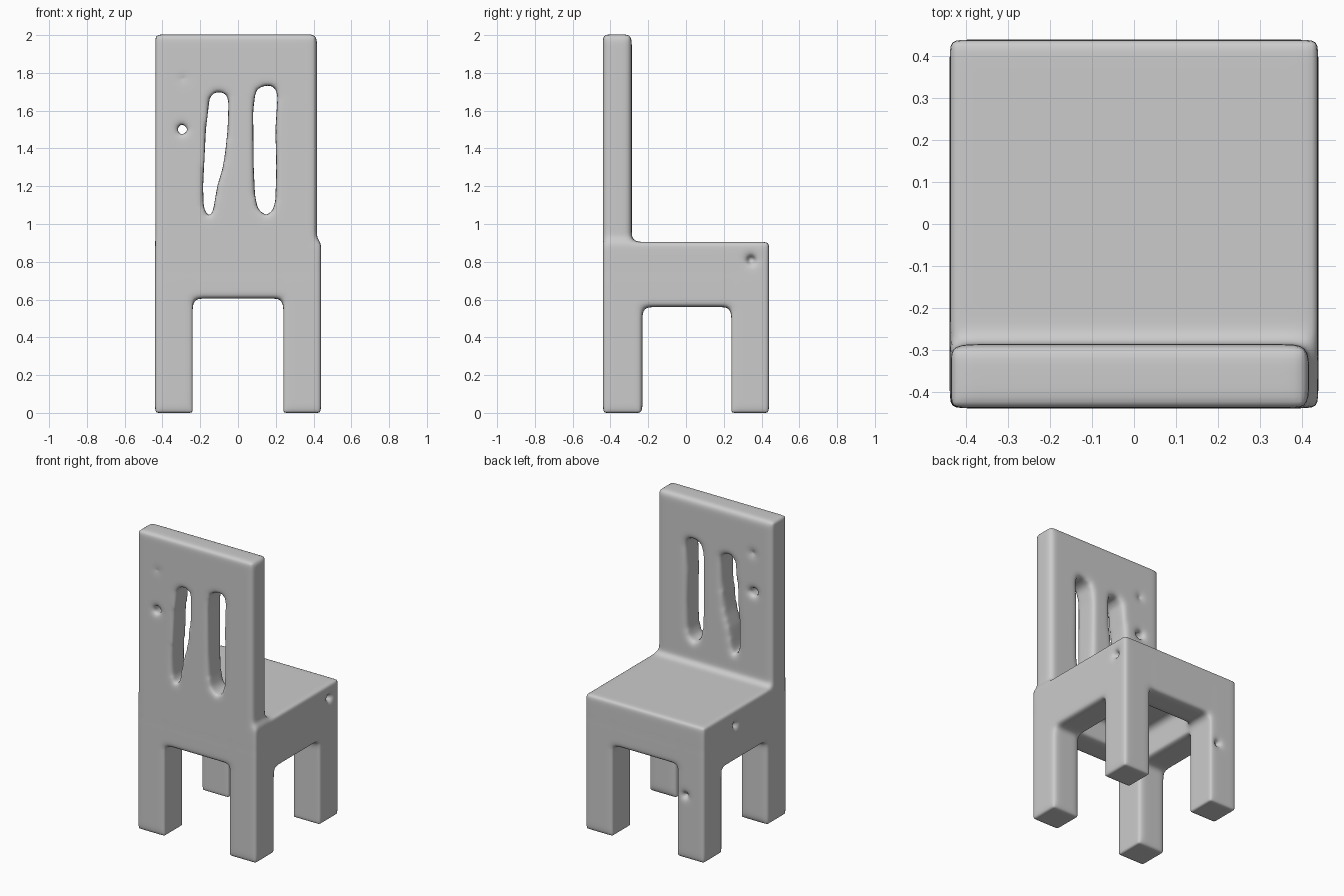
import bpy, bmesh
from mathutils import Matrix, Vector

if "Cube" in bpy.data.objects:
    bpy.data.objects.remove(bpy.data.objects["Cube"])


def add_box(bm, x0, x1, y0, y1, z0, z1):
    size = Matrix.Diagonal((x1 - x0, y1 - y0, z1 - z0, 1))
    mid = Matrix.Translation(((x0 + x1) / 2, (y0 + y1) / 2, (z0 + z1) / 2))
    bmesh.ops.create_cube(bm, size=1, matrix=mid @ size)


def add_prism(bm, outline, y0, y1):
    face = bm.faces.new([bm.verts.new((x, y0, z)) for x, z in outline])
    ext = bmesh.ops.extrude_face_region(bm, geom=[face], use_keep_orig=True)
    verts = [g for g in ext["geom"] if isinstance(g, bmesh.types.BMVert)]
    bmesh.ops.translate(bm, verts=verts, vec=(0, y1 - y0, 0))


def add_dent(bm, pos, scale):
    m = Matrix.Translation(pos) @ Matrix.Diagonal((*scale, 1))
    bmesh.ops.create_icosphere(bm, subdivisions=2, radius=1, matrix=m)


def make_object(name, bm):
    bmesh.ops.recalc_face_normals(bm, faces=bm.faces)
    mesh = bpy.data.meshes.new(name)
    bm.to_mesh(mesh)
    bm.free()
    ob = bpy.data.objects.new(name, mesh)
    bpy.context.collection.objects.link(ob)
    return ob


# Chair body: legs, aprons, seat board and backrest fused into one form
W = 0.44
bm = bmesh.new()
for s in (-1, 1):
    xa, xb = sorted((s * 0.24, s * W))
    add_box(bm, xa, xb, -W, -0.23, 0, 0.8)            # back leg
    add_box(bm, xa, xb, 0.24, W, 0, 0.8)              # front leg
    add_box(bm, xa, xb, -0.4, 0.4, 0.56, 0.85)        # side apron
    ya, yb = sorted((s * 0.25, s * W))
    add_box(bm, -0.4, 0.4, ya, yb, 0.605, 0.85)       # front / back apron
add_box(bm, -W, W, -W, W, 0.75, 0.905)                # seat
add_box(bm, -0.437, 0.418, -W, -0.287, 0.8, 2.004)    # backrest
chair = make_object("chair", bm)

# Cutters: two uneven slots in the backrest plus small pits
left_slot = [(-0.15, 1.67), (-0.13, 1.695), (-0.10, 1.70), (-0.06, 1.69), (-0.05, 1.65),
             (-0.055, 1.5), (-0.065, 1.4), (-0.08, 1.3), (-0.11, 1.2), (-0.13, 1.08),
             (-0.145, 1.035), (-0.17, 1.04), (-0.182, 1.1), (-0.185, 1.2), (-0.18, 1.3),
             (-0.17, 1.5)]
right_slot = [(0.095, 1.715), (0.15, 1.735), (0.195, 1.73), (0.21, 1.68), (0.198, 1.5),
              (0.203, 1.3), (0.198, 1.12), (0.18, 1.06), (0.14, 1.045), (0.105, 1.08),
              (0.09, 1.15), (0.083, 1.3), (0.08, 1.6)]
bm = bmesh.new()
for slot in (left_slot, right_slot):
    add_prism(bm, slot, -0.6, -0.1)
add_dent(bm, (-0.295, -0.36, 1.5), (0.028, 0.2, 0.034))
add_dent(bm, (-0.29, -0.28, 1.76), (0.03, 0.03, 0.03))
add_dent(bm, (-0.29, -0.45, 1.77), (0.03, 0.02, 0.03))
add_dent(bm, (W, 0.345, 0.81), (0.05, 0.032, 0.032))
add_dent(bm, (-W, 0.10, 0.80), (0.04, 0.03, 0.03))
add_dent(bm, (-0.30, W, 0.42), (0.03, 0.04, 0.03))
cutter = make_object("slot_cutter", bm)
cutter.hide_render = True

# Fuse, cut, then soften every edge into a worn, moulded surface
def remesh(name):
    m = chair.modifiers.new(name, "REMESH")
    m.mode = "VOXEL"
    m.voxel_size = 0.015


remesh("fuse")
cut = chair.modifiers.new("cut", "BOOLEAN")
cut.operation = "DIFFERENCE"
cut.solver = "EXACT"
cut.object = cutter
remesh("refuse")
soft = chair.modifiers.new("soften", "SMOOTH")
soft.factor = 0.5
soft.iterations = 10

bpy.context.view_layer.update()
deps = bpy.context.evaluated_depsgraph_get()
final = bpy.data.meshes.new_from_object(chair.evaluated_get(deps))
chair.modifiers.clear()
chair.data = final
final.polygons.foreach_set("use_smooth", [True] * len(final.polygons))
bpy.data.objects.remove(cutter)
